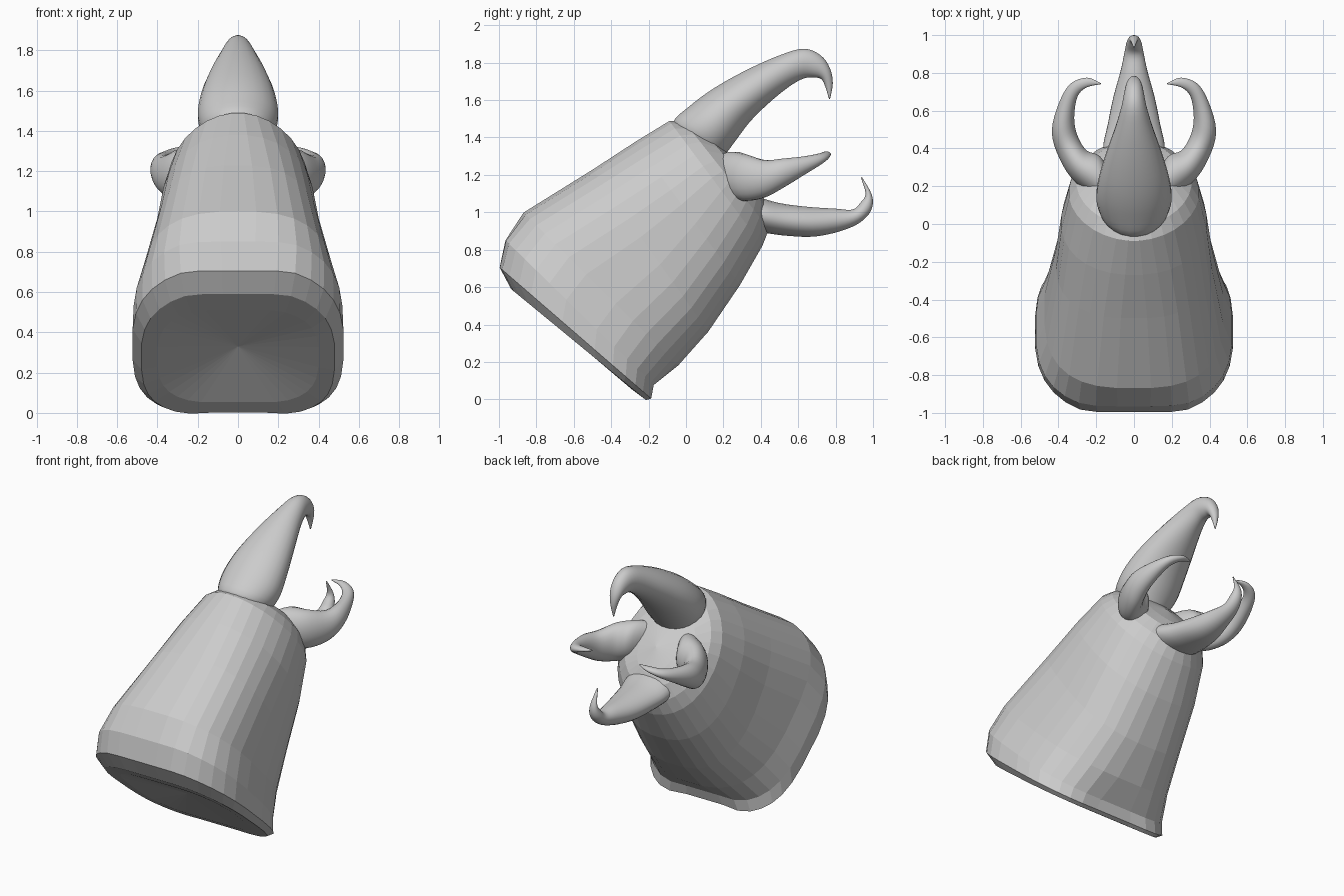
import bpy, bmesh, math
from mathutils import Vector

grey = bpy.data.materials.new("stone grey")
grey.diffuse_color = (0.6, 0.6, 0.6, 1)


def spline(rows, steps):
    """Catmull-Rom interpolation through rows of numbers."""
    out = []
    for i in range(len(rows) - 1):
        p = [rows[max(0, min(len(rows) - 1, i + k))] for k in (-1, 0, 1, 2)]
        for s in range(steps):
            t = s / steps
            out.append([0.5 * (2 * b + (c - a) * t + (2 * a - 5 * b + 4 * c - d) * t * t
                               + (3 * b - a - 3 * c + d) * t ** 3) for a, b, c, d in zip(*p)])
    return out + [list(rows[-1])]


def loft(name, rings, sides, first=None, last=None):
    """Rings are (centre, half axis u, half axis v, upper and lower squareness, notch)."""
    bm = bmesh.new()
    loops = []
    for c, u, v, e_up, e_low, notch in rings:
        loop = []
        for k in range(sides):
            a = 2 * math.pi * (k + 0.5) / sides
            e = e_up if math.cos(a) > 0 else e_low
            cu = math.copysign(abs(math.cos(a)) ** (2 / e), math.cos(a))
            cv = math.copysign(abs(math.sin(a)) ** (2 / e), math.sin(a))
            cu *= 1 - notch * max(0, math.cos(math.pi * cv / 1.1))
            loop.append(bm.verts.new(c + u * cu + v * cv))
        loops.append(loop)
    for p, q in zip(loops, loops[1:]):
        for k in range(sides):
            j = (k + 1) % sides
            bm.faces.new((p[k], p[j], q[j], q[k]))
    for loop, mid in ((loops[0], first or rings[0][0]), (loops[-1], last or rings[-1][0])):
        mid = bm.verts.new(mid)
        for k in range(sides):
            bm.faces.new((loop[k], loop[(k + 1) % sides], mid))
    bmesh.ops.recalc_face_normals(bm, faces=bm.faces)
    me = bpy.data.meshes.new(name)
    bm.to_mesh(me)
    bm.free()
    me.materials.append(grey)
    ob = bpy.data.objects.new(name, me)
    bpy.context.collection.objects.link(ob)
    return ob


def upright(rows):
    """Rows: upper y, z, lower y, z, half width, squareness up, low, notch."""
    res = []
    for uy, uz, ly, lz, w, e_up, e_low, n in rows:
        a, b = Vector((0, uy, uz)), Vector((0, ly, lz))
        res.append(((a + b) / 2, (a - b) / 2, Vector((w, 0, 0)), e_up, e_low, n))
    return res


def smooth(ob):
    for p in ob.data.polygons:
        p.use_smooth = True


# Faceted foot, from the dished sole to the domed toe end
foot = [(-0.84, 0.52, -0.28, 0.045, 0.40, 2.8, 3.2, 0.04),
        (-0.96, 0.61, -0.20, -0.015, 0.48, 2.5, 3.5, 0.07),
        (-1.025, 0.73, -0.17, -0.01, 0.525, 2.45, 3.4, 0.07),
        (-0.985, 0.87, -0.155, 0.06, 0.52, 2.6, 3.1, 0.05),
        (-0.87, 1.00, -0.04, 0.18, 0.475, 2.8, 2.8, 0.0),
        (-0.50, 1.23, 0.12, 0.36, 0.415, 2.6, 2.6, 0.0),
        (-0.27, 1.38, 0.29, 0.61, 0.385, 2.2, 2.4, 0.0),
        (-0.09, 1.49, 0.41, 0.82, 0.345, 1.9, 2.2, 0.0),
        (-0.01, 1.485, 0.445, 0.91, 0.305, 1.9, 2.0, 0.0),
        (0.11, 1.42, 0.44, 1.01, 0.235, 2.0, 2.0, 0.0),
        (0.20, 1.34, 0.41, 1.09, 0.13, 2.0, 2.0, 0.0)]
loft("foot", upright(foot), 32, Vector((0, -0.54, 0.33)), Vector((0, 0.32, 1.23)))

# Upper claw, hooked down
upper = [(0.00, 1.40, 0.12, 1.30, 0.08), (-0.07, 1.48, 0.19, 1.29, 0.165),
         (0.02, 1.57, 0.25, 1.36, 0.20), (0.15, 1.665, 0.34, 1.48, 0.185),
         (0.32, 1.76, 0.44, 1.58, 0.145), (0.50, 1.84, 0.55, 1.67, 0.095),
         (0.63, 1.875, 0.63, 1.715, 0.065), (0.72, 1.84, 0.69, 1.72, 0.05),
         (0.77, 1.77, 0.725, 1.71, 0.038), (0.785, 1.69, 0.745, 1.67, 0.022),
         (0.77, 1.605, 0.765, 1.605, 0.004)]
# Lower claw, hooked up
lower = [(0.25, 1.10, 0.28, 0.92, 0.14), (0.37, 1.085, 0.42, 0.89, 0.165),
         (0.50, 1.05, 0.55, 0.873, 0.14), (0.65, 1.03, 0.69, 0.87, 0.11),
         (0.80, 1.02, 0.83, 0.90, 0.07), (0.89, 1.015, 0.93, 0.945, 0.05),
         (0.935, 1.055, 0.99, 1.01, 0.038), (0.96, 1.10, 0.995, 1.09, 0.022),
         (0.935, 1.185, 0.94, 1.19, 0.004)]
for name, rows in (("upper_claw", upper), ("lower_claw", lower)):
    rows = [r + (2.0, 2.0, 0.0) for r in rows]
    smooth(loft(name, upright(spline(rows, 4)), 24))

# Side claws, curving inward: outer x, y, inner x, y, mid z, half height
side = [(0.12, 0.10, 0.12, 0.26, 1.22, 0.08), (0.20, 0.14, 0.18, 0.36, 1.205, 0.12),
        (0.33, 0.24, 0.25, 0.39, 1.185, 0.125), (0.41, 0.38, 0.295, 0.46, 1.18, 0.10),
        (0.435, 0.50, 0.315, 0.54, 1.21, 0.078), (0.40, 0.635, 0.31, 0.63, 1.25, 0.05),
        (0.34, 0.74, 0.29, 0.69, 1.285, 0.03), (0.25, 0.775, 0.245, 0.725, 1.31, 0.016),
        (0.175, 0.745, 0.175, 0.74, 1.318, 0.004)]
for sign, name in ((1, "right_claw"), (-1, "left_claw")):
    rings = []
    for ox, oy, ix, iy, z, h in spline(side, 4):
        a, b = Vector((sign * ox, oy, z)), Vector((sign * ix, iy, z))
        rings.append(((a + b) / 2, (a - b) / 2, Vector((0, 0, h)), 2.0, 2.0, 0.0))
    smooth(loft(name, rings, 20))
